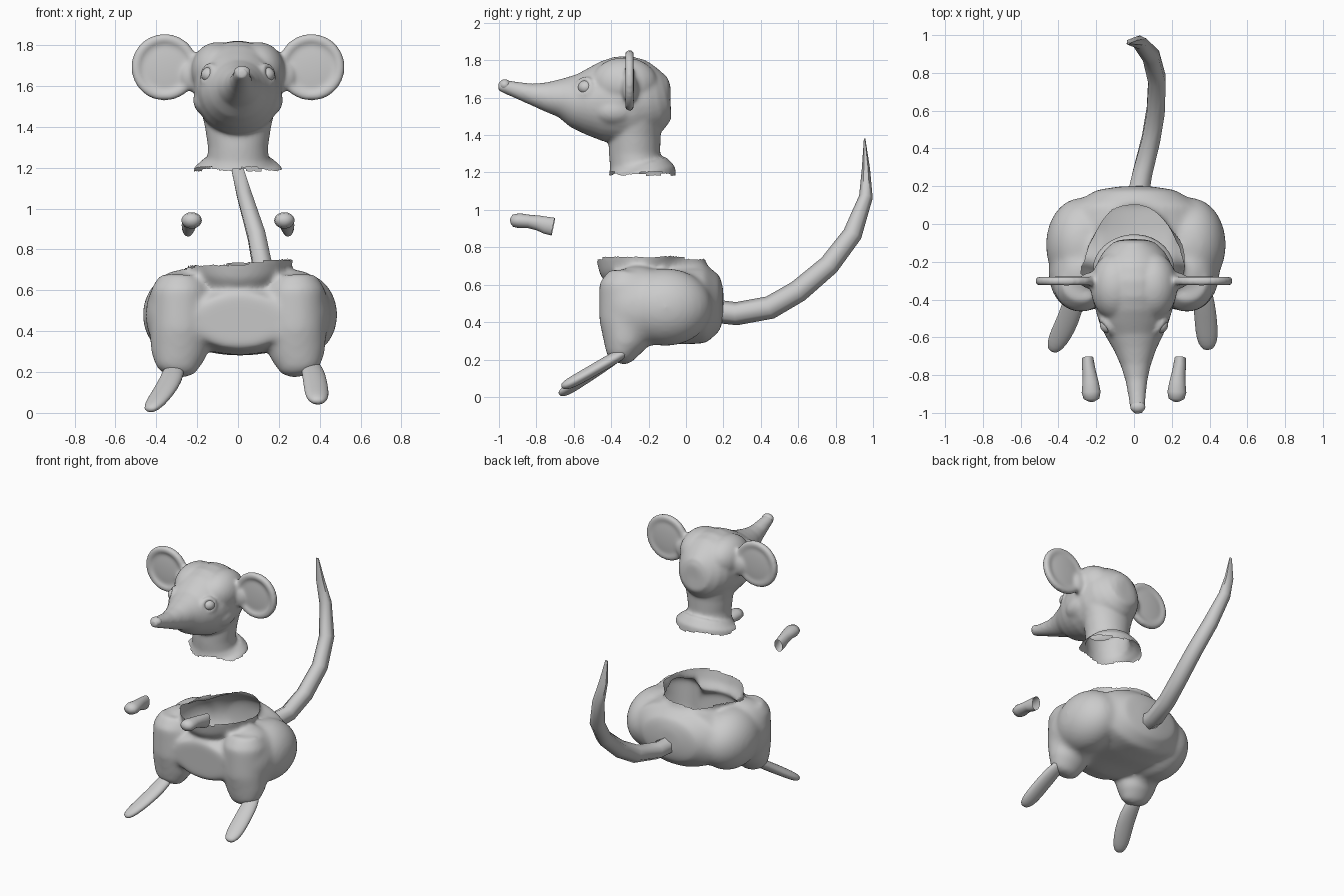
import bpy, bmesh, math
from mathutils import Vector, Matrix

if "Cube" in bpy.data.objects:
    bpy.data.objects.remove(bpy.data.objects["Cube"])


def make_object(name, bm):
    bmesh.ops.recalc_face_normals(bm, faces=bm.faces)
    me = bpy.data.meshes.new(name)
    bm.to_mesh(me)
    bm.free()
    ob = bpy.data.objects.new(name, me)
    bpy.context.collection.objects.link(ob)
    return ob


def tube(bm, rows, ref, n=32, cap_end=True):
    """Loft ellipses along rows of (x, y, z, half width, half depth)."""
    pts = [Vector(r[:3]) for r in rows]
    rings = []
    for i, r in enumerate(rows):
        t = (pts[min(i + 1, len(pts) - 1)] - pts[max(i - 1, 0)]).normalized()
        side = Vector(ref).cross(t).normalized()
        other = t.cross(side)
        rings.append([bm.verts.new(pts[i] + side * r[3] * math.cos(k * math.tau / n)
                                   + other * r[4] * math.sin(k * math.tau / n)) for k in range(n)])
    for a, b in zip(rings, rings[1:]):
        for k in range(n):
            bm.faces.new((a[k], a[(k + 1) % n], b[(k + 1) % n], b[k]))
    bm.faces.new(rings[0][::-1])
    if cap_end:
        bm.faces.new(rings[-1])


def ball(bm, loc, rad):
    m = Matrix.Translation(loc) @ Matrix.Diagonal((*rad, 1))
    bmesh.ops.create_uvsphere(bm, u_segments=28, v_segments=18, radius=1, matrix=m)


def ring(bm, loc, axis, major, minor):
    q = Vector(axis).to_track_quat('Z', 'Y')
    n, m = 36, 10
    v = [[bm.verts.new(Vector(loc) + q @ Vector((
        (major + minor * math.cos(j * math.tau / m)) * math.cos(i * math.tau / n),
        (major + minor * math.cos(j * math.tau / m)) * math.sin(i * math.tau / n),
        minor * math.sin(j * math.tau / m)))) for j in range(m)] for i in range(n)]
    for i in range(n):
        for j in range(m):
            a, b = v[i], v[(i + 1) % n]
            bm.faces.new((a[j], b[j], b[(j + 1) % m], a[(j + 1) % m]))


def fuse(ob, voxel, smooth, cut):
    """Merge overlapping solids into one skin, then open it where cut(centre) is true."""
    r = ob.modifiers.new("skin", 'REMESH')
    r.mode, r.voxel_size = 'VOXEL', voxel
    s = ob.modifiers.new("soften", 'SMOOTH')
    s.factor, s.iterations = 0.5, smooth
    dg = bpy.context.evaluated_depsgraph_get()
    me = bpy.data.meshes.new_from_object(ob.evaluated_get(dg))
    ob.modifiers.clear()
    bm = bmesh.new()
    bm.from_mesh(me)
    bmesh.ops.delete(bm, geom=[f for f in bm.faces if cut(f.calc_center_median())], context='FACES')
    bm.to_mesh(me)
    bm.free()
    ob.data = me
    me.shade_smooth()


# Head: skull and snout, neck with flared hem, ears and eyelids
bm = bmesh.new()
head = [(-.083, 1.62, .04, .045), (-.09, 1.62, .08, .09), (-.11, 1.617, .12, .135), (-.15, 1.605, .163, .178),
        (-.2, 1.60, .193, .205), (-.28, 1.59, .213, .234), (-.37, 1.585, .216, .234), (-.45, 1.58, .205, .214),
        (-.53, 1.58, .182, .178), (-.6, 1.585, .147, .143), (-.67, 1.60, .11, .104), (-.75, 1.605, .079, .078),
        (-.83, 1.62, .058, .056), (-.92, 1.645, .045, .042), (-.97, 1.66, .04, .036), (-1.003, 1.662, .026, .024)]
tube(bm, [(.02 * max(0, (-y - .5) * 2), y, z, a, b) for y, z, a, b in head], (0, 0, 1))
neck = [(1.52, -.27, .19, .15), (1.4, -.275, .162, .14), (1.3, -.275, .147, .137), (1.25, -.27, .15, .138),
        (1.225, -.262, .178, .165), (1.2, -.25, .217, .195), (1.15, -.25, .225, .20)]
tube(bm, [(0, y, z, a, b) for z, y, a, b in neck], (0, 1, 0))
for s in (-1, 1):
    ball(bm, (s * .10, -.33, 1.675), (.13, .18, .14))
    ball(bm, (s * .14, -.38, 1.53), (.08, .12, .08))
    ball(bm, (s * .355, -.298, 1.69), (.15, .021, .145))
    ring(bm, (s * .359, -.302, 1.692), (0, 1, 0), .139, .026)
    ball(bm, (s * .215, -.30, 1.65), (.075, .045, .08))
    ring(bm, (s * .147, -.545, 1.658), (s * .8, -.55, .25), .043, .015)
fuse(make_object("head", bm), .011, 8,
     lambda c: c.z < 1.195 + .01 * math.sin(4 * math.atan2(c.y + .26, c.x)))

# Eyes and nose
bm = bmesh.new()
for s in (-1, 1):
    ball(bm, (s * .138, -.535, 1.655), (.042, .042, .038))
make_object("eyes", bm).data.shade_smooth()
bm = bmesh.new()
ball(bm, (.02, -.968, 1.668), (.04, .032, .03))
make_object("nose", bm).data.shade_smooth()

# Body: hips, haunches, thighs and an open waist whose lip flares forward
bm = bmesh.new()
core = [(.20, .5, .08, .08), (.18, .5, .21, .15), (.10, .5, .345, .215), (-.05, .495, .41, .215),
        (-.2, .49, .41, .205), (-.34, .455, .30, .175), (-.445, .45, .22, .135)]
tube(bm, [(.01, y, z, a, b) for y, z, a, b in core], (0, 0, 1))
waist = [(.52, -.06, .18, .19), (.62, -.085, .195, .215), (.66, -.115, .212, .245), (.70, -.145, .24, .28),
         (.74, -.17, .268, .305), (.80, -.175, .285, .315)]
tube(bm, [(0, y, z, a, b) for z, y, a, b in waist], (0, 1, 0))
for s in (-1, 1):
    ball(bm, (s * .29 + .01, -.11, .48), (.187, .25, .208))
    ball(bm, (s * .283, -.26, .48), (.17, .205, .22))
    thigh = [(.275, -.30, .665, .11, .11), (.28, -.31, .60, .148, .155), (.282, -.315, .4, .152, .15),
             (.292, -.33, .28, .135, .115), (.305, -.36, .205, .095, .07), (.308, -.365, .185, .05, .04)]
    tube(bm, [(s * x, y, z, a, b) for x, y, z, a, b in thigh], (0, 1, 0))
fuse(make_object("body", bm), .0135, 24,
     lambda c: c.z > .73 + .08 * c.x + .006 * math.sin(5 * math.atan2(c.y + .16, c.x)))

# Feet
feet = {"left": [(-.31, -.33, .24, .04, .025), (-.315, -.40, .195, .057, .033), (-.345, -.50, .13, .06, .033),
                 (-.39, -.59, .068, .058, .03), (-.42, -.645, .03, .046, .027), (-.436, -.676, .012, .022, .014)],
        "right": [(.35, -.31, .25, .04, .025), (.365, -.38, .21, .057, .033), (.378, -.48, .152, .06, .033),
                  (.385, -.57, .10, .061, .032), (.39, -.63, .068, .052, .03), (.392, -.668, .052, .024, .015)]}
for side, rows in feet.items():
    bm = bmesh.new()
    tube(bm, rows, (0, 0, 1), 16)
    ob = make_object("foot_" + side, bm)
    sub = ob.modifiers.new("round", 'SUBSURF')
    sub.levels = sub.render_levels = 1
    ob.data.shade_smooth()

# Hands, open at the wrist
hand = [(.225, -.94, .94, .015, .012), (.225, -.925, .942, .042, .033), (.227, -.89, .942, .05, .04),
        (.23, -.84, .938, .043, .036), (.236, -.79, .93, .036, .04), (.242, -.75, .918, .034, .046),
        (.245, -.71, .91, .03, .048)]
for s, side in ((-1, "left"), (1, "right")):
    bm = bmesh.new()
    tube(bm, [(s * x, y, z, a, b) for x, y, z, a, b in hand], (0, 0, 1), 20, cap_end=False)
    make_object("hand_" + side, bm).data.shade_smooth()

# Tail: low-sided tapering tube
bm = bmesh.new()
tail = [(.02, .14, .46, .062, .066), (.045, .27, .445, .062, .06), (.09, .45, .478, .062, .056),
        (.115, .60, .565, .06, .055), (.122, .765, .705, .056, .053), (.09, .89, .87, .052, .05),
        (.03, .962, 1.07, .037, .042), (-.01, .962, 1.22, .022, .032), (-.03, .955, 1.38, .004, .01)]
tube(bm, tail, (1, 0, 0), 6)
ob = make_object("tail", bm)
bpy.context.view_layer.objects.active = ob
ob.select_set(True)
bpy.ops.object.shade_smooth_by_angle(angle=math.radians(65))
